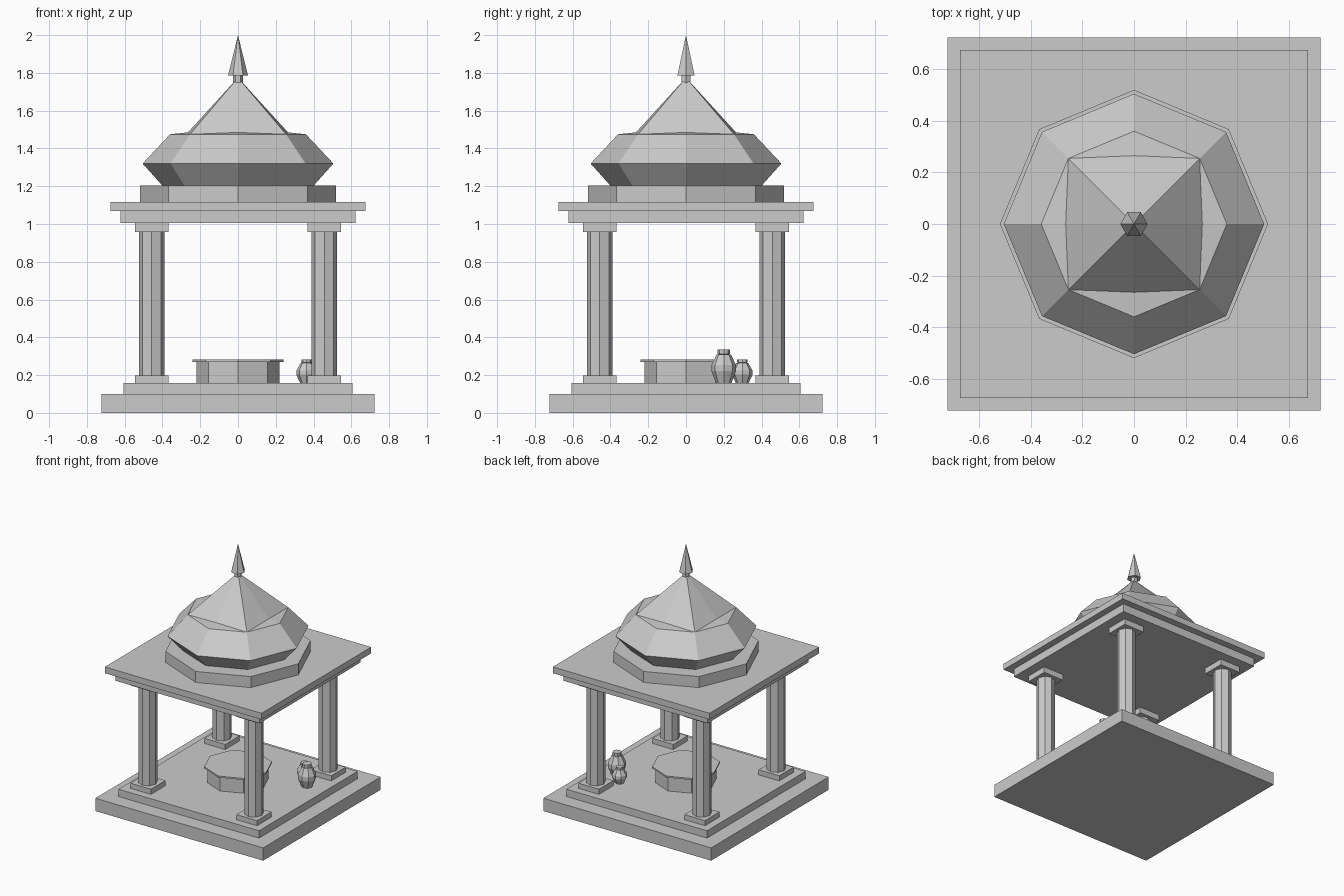
import bpy, bmesh
from math import cos, sin, pi

if "Cube" in bpy.data.objects:
    bpy.data.objects.remove(bpy.data.objects["Cube"])


def finish(name, bm):
    bmesh.ops.recalc_face_normals(bm, faces=bm.faces)
    mesh = bpy.data.meshes.new(name)
    bm.to_mesh(mesh)
    bm.free()
    obj = bpy.data.objects.new(name, mesh)
    bpy.context.collection.objects.link(obj)
    return obj


def slab(name, half, z0, z1, x=0, y=0):
    bm = bmesh.new()
    bmesh.ops.create_cube(bm, size=1)
    for v in bm.verts:
        v.co = (x + v.co.x * 2 * half, y + v.co.y * 2 * half,
                z0 + (v.co.z + 0.5) * (z1 - z0))
    return finish(name, bm)


def ring(bm, r, z, sides, x=0, y=0):
    return [bm.verts.new((x + r * cos(2 * pi * i / sides),
                          y + r * sin(2 * pi * i / sides), z)) for i in range(sides)]


def skin(bm, rings):
    for a, b in zip(rings, rings[1:]):
        n = len(a)
        for i in range(n):
            j = (i + 1) % n
            bm.faces.new((a[i], a[j], b[j], b[i]))


def turned(name, profile, sides=8, x=0, y=0):
    bm = bmesh.new()
    rings = [ring(bm, r, z, sides, x, y) for r, z in profile]
    skin(bm, rings)
    bm.faces.new(rings[0])
    bm.faces.new(rings[-1])
    bmesh.ops.remove_doubles(bm, verts=bm.verts, dist=0.0002)
    return finish(name, bm)


# Stepped base
slab("base_step", 0.723, 0, 0.10)
slab("floor_step", 0.606, 0.10, 0.157)

# Four columns with plinths and capitals
for sx in (-1, 1):
    for sy in (-1, 1):
        x, y = 0.457 * sx, 0.457 * sy
        slab("column_plinth", 0.089, 0.157, 0.197, x, y)
        turned("column_shaft", [(0.068, 0.197), (0.068, 0.958)], 8, x, y)
        slab("column_capital", 0.089, 0.958, 1.004, x, y)

# Flat roof
slab("roof_beam", 0.622, 1.004, 1.068)
slab("roof_slab", 0.675, 1.068, 1.117)
turned("dome_drum", [(0.52, 1.117), (0.52, 1.203)])

# Dome: octagonal body closing into four ridges on the diagonals
bm = bmesh.new()
body = [ring(bm, r, z, 8) for r, z in ((0.40, 1.203), (0.505, 1.32), (0.36, 1.475))]
skin(bm, body)
bm.faces.new(body[0])
top = body[-1]
shoulder = ring(bm, 0.265, 1.485, 4)
apex = bm.verts.new((0, 0, 1.775))
for k in range(4):
    mid = shoulder[k]
    outer, left, right = top[2 * k], top[2 * k - 1], top[2 * k + 1]
    for a, b in ((left, outer), (outer, right)):
        bm.faces.new((a, b, mid))
    bm.faces.new((left, mid, apex))
    bm.faces.new((mid, right, apex))
finish("dome", bm)

# Finial
turned("finial_neck", [(0.026, 1.745), (0.026, 1.79)], 6)
turned("finial_spike", [(0.053, 1.785), (0.00001, 2.0)], 6)

# Central pedestal
turned("pedestal_body", [(0.22, 0.157), (0.22, 0.27)])
turned("pedestal_top", [(0.242, 0.27), (0.242, 0.282)])


# Water pots beside a rear column
def pot(name, x, y, r, h):
    shape = ((0.62, 0), (1, 0.36), (1, 0.54), (0.58, 0.86), (0.4, 0.86),
             (0.5, 0.87), (0.5, 1))
    turned(name, [(a * r, 0.157 + b * h) for a, b in shape], 8, x, y)


pot("large_pot", 0.455, 0.20, 0.065, 0.178)
pot("small_pot", 0.363, 0.298, 0.054, 0.125)
